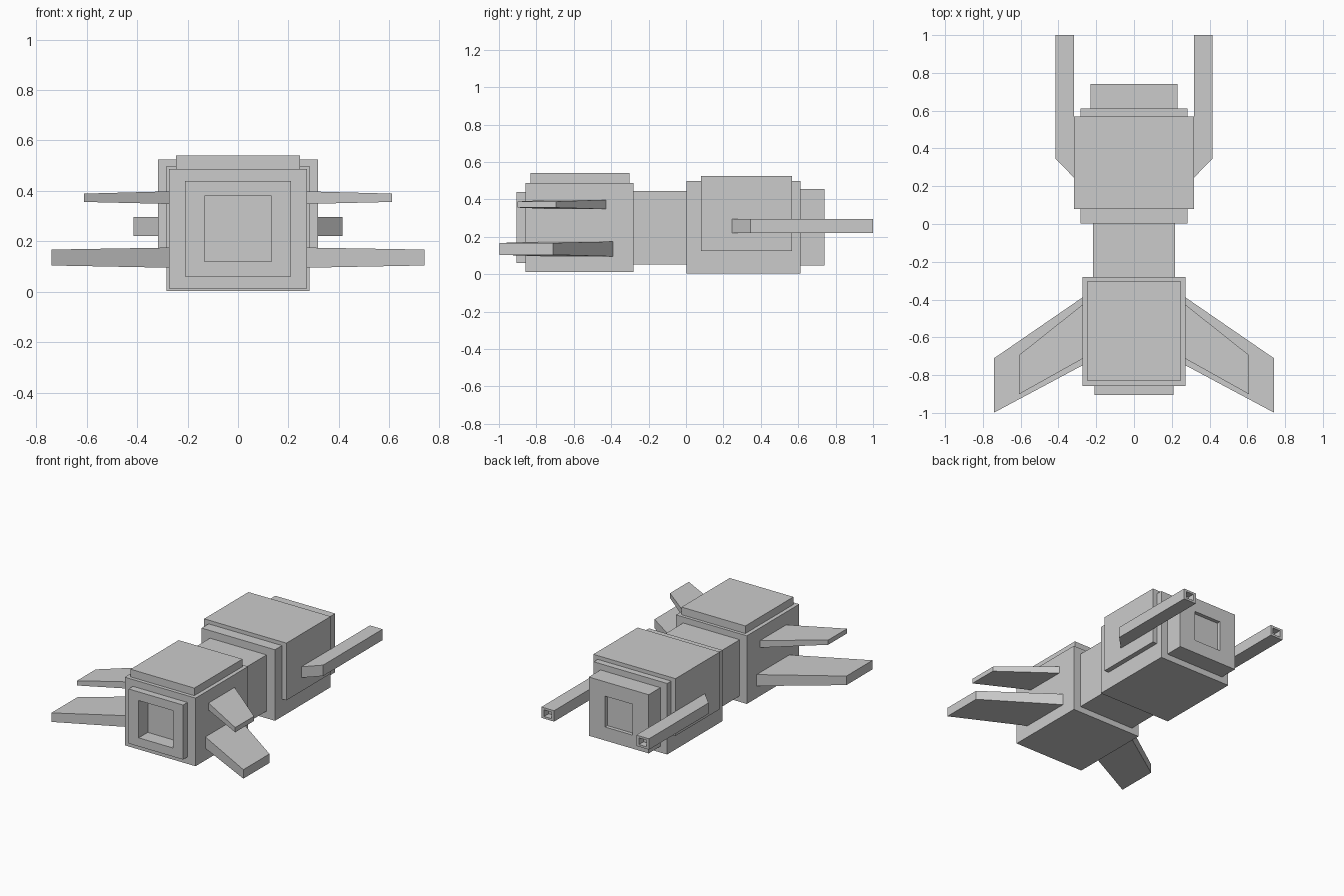
import bpy, bmesh

if "Cube" in bpy.data.objects:
    bpy.data.objects.remove(bpy.data.objects["Cube"])


def loft(name, ring_a, ring_b, steps=(), side=1, mirror=False):
    """Solid between two quads. steps = (x0, x1, z0, z1, y): narrow the +y/-y end
    face to the given rectangle, then push it to the given y."""
    bm = bmesh.new()
    a = [bm.verts.new(p) for p in ring_a]
    b = [bm.verts.new(p) for p in ring_b]
    bm.faces.new(a)
    bm.faces.new(b)
    for i in range(4):
        j = (i + 1) % 4
        bm.faces.new((a[i], a[j], b[j], b[i]))
    bmesh.ops.recalc_face_normals(bm, faces=bm.faces)
    end = max(bm.faces, key=lambda f: f.normal.y * side)
    for x0, x1, z0, z1, y in steps:
        bmesh.ops.inset_individual(bm, faces=[end], thickness=0.005)
        c = end.calc_center_median()
        for v in end.verts:
            v.co.x = x1 if v.co.x > c.x else x0
            v.co.z = z1 if v.co.z > c.z else z0
        end = bmesh.ops.extrude_discrete_faces(bm, faces=[end])["faces"][0]
        for v in end.verts:
            v.co.y = y
    bmesh.ops.recalc_face_normals(bm, faces=bm.faces)
    me = bpy.data.meshes.new(name)
    bm.to_mesh(me)
    bm.free()
    ob = bpy.data.objects.new(name, me)
    bpy.context.collection.objects.link(ob)
    if mirror:
        ob.modifiers.new("Mirror", "MIRROR").use_mirror_merge = False
    return ob


def box(name, hw, y0, y1, z0, z1, steps=(), side=1):
    xy = [(-hw, y0), (hw, y0), (hw, y1), (-hw, y1)]
    return loft(name, [(x, y, z0) for x, y in xy], [(x, y, z1) for x, y in xy], steps, side)


def fin(name, x_tip, root_y, tip_y, root_z, tip_z):
    def quad(x, ys, zs):
        return [(x, ys[0], zs[0]), (x, ys[1], zs[0]), (x, ys[1], zs[1]), (x, ys[0], zs[1])]
    return loft(name, quad(0.27, root_y, root_z), quad(x_tip, tip_y, tip_z), mirror=True)


# Engine block with raised collar and square exhaust recess
box("engine_block", 0.273, -0.857, -0.28, 0.012, 0.487,
    [(-0.21, 0.21, 0.06, 0.44, -0.905), (-0.132, 0.132, 0.12, 0.38, -0.805)], side=-1)
box("engine_top_plate", 0.246, -0.832, -0.302, 0.487, 0.54)

# Connecting section
box("mid_section", 0.218, -0.28, 0.003, 0.053, 0.445)

# Forward hull, armour shell and nose with shallow window
box("forward_hull", 0.283, 0.003, 0.612, 0.003, 0.498)
box("armour_shell", 0.317, 0.08, 0.568, 0.125, 0.524)
box("nose", 0.231, 0.612, 0.741, 0.046, 0.455,
    [(-0.105, 0.105, 0.14, 0.355, 0.715)])

# Side guns with hollow muzzles
gun_xy = [(0.317, 0.245), (0.415, 0.345), (0.415, 1.0), (0.317, 1.0)]
loft("side_gun", [(x, y, 0.22) for x, y in gun_xy], [(x, y, 0.296) for x, y in gun_xy],
     [(0.338, 0.394, 0.235, 0.281, 0.95)], mirror=True)

# Swept tail fins
fin("lower_fin", 0.74, (-0.387, -0.747), (-0.71, -0.998), (0.095, 0.175), (0.104, 0.167))
fin("upper_fin", 0.61, (-0.425, -0.712), (-0.695, -0.902), (0.348, 0.398), (0.356, 0.389))
